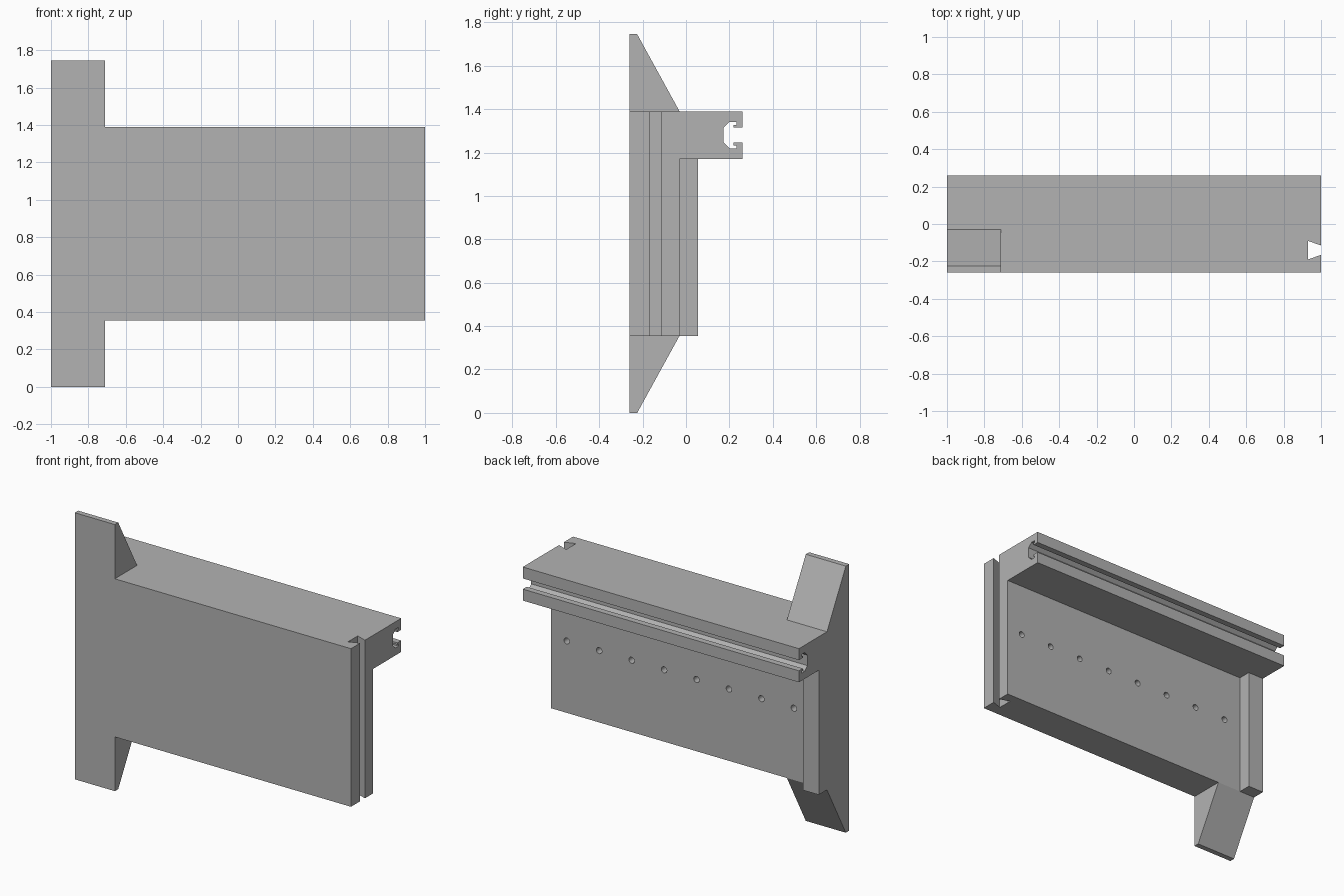
import bpy, bmesh, math
from mathutils import Matrix, Vector

cube = bpy.data.objects.get("Cube")
if cube:
    bpy.data.objects.remove(cube)

grey = bpy.data.materials.new("plain grey")
grey.use_nodes = True
grey.diffuse_color = (0.45, 0.45, 0.45, 1)
grey.node_tree.nodes["Principled BSDF"].inputs["Base Color"].default_value = (0.45, 0.45, 0.45, 1)

FRONT, BACK, RAIL_BACK = -0.26, -0.03, 0.26
BOTTOM, RAIL_BOTTOM, TOP = 0.355, 1.17, 1.39
HEIGHT = 1.745


def prism(name, points, axis, start, end):
    """Extrude a closed profile: (y, z) points along x, or (x, y) points along z."""
    bm = bmesh.new()
    place = (lambda p: (start, *p)) if axis == "x" else (lambda p: (*p, start))
    face = bm.faces.new([bm.verts.new(place(p)) for p in points])
    moved = bmesh.ops.extrude_face_region(bm, geom=[face])["geom"]
    step = Vector((end - start, 0, 0)) if axis == "x" else Vector((0, 0, end - start))
    bmesh.ops.translate(bm, vec=step, verts=[v for v in moved if isinstance(v, bmesh.types.BMVert)])
    return finish(name, bm)


def finish(name, bm):
    bmesh.ops.recalc_face_normals(bm, faces=bm.faces)
    mesh = bpy.data.meshes.new(name)
    bm.to_mesh(mesh)
    bm.free()
    mesh.materials.append(grey)
    obj = bpy.data.objects.new(name, mesh)
    bpy.context.collection.objects.link(obj)
    return obj


def combine(target, tool, operation):
    """Apply a boolean and discard the tool."""
    tool.hide_render = True
    mod = target.modifiers.new(tool.name, "BOOLEAN")
    mod.operation, mod.solver, mod.object = operation, "EXACT", tool
    bpy.context.view_layer.objects.active = target
    bpy.ops.object.modifier_apply(modifier=mod.name)
    bpy.data.objects.remove(tool)


# Panel and top rail share one side profile, with a hooked slot in the rail
mid = (RAIL_BOTTOM + TOP) / 2
upper_slot = [(RAIL_BACK, 0.035), (0.22, 0.035), (0.22, 0.047), (0.232, 0.047),
              (0.232, 0.061), (0.2, 0.061), (0.173, 0.034)]
slot = [(y, mid + h) for y, h in upper_slot] + [(y, mid - h) for y, h in reversed(upper_slot)]
outline = [(FRONT, BOTTOM), (FRONT, TOP), (RAIL_BACK, TOP)] + slot
outline += [(RAIL_BACK, RAIL_BOTTOM), (BACK, RAIL_BOTTOM), (BACK, BOTTOM)]
body = prism("panel_with_rail", outline, "x", -1, 1)

# Tapered horns above and below the panel at the right end
horn = [(FRONT, TOP), (FRONT, HEIGHT), (-0.225, HEIGHT), (BACK, TOP)]
upper_horn = prism("upper_horn", horn, "x", -1, -0.71)
lower_horn = prism("lower_horn", [(y, HEIGHT - z) for y, z in horn], "x", -1, -0.71)

# Upright rib behind the panel
rib = prism("back_rib", [(-1, BACK), (-0.885, BACK), (-0.885, 0.055), (-1, 0.055)],
            "z", BOTTOM, RAIL_BOTTOM)

for part in (upper_horn, lower_horn, rib):
    combine(body, part, "UNION")

# Dovetail groove down the left end
groove = prism("groove_cutter", [(0.93, -0.19), (1, -0.165), (1.1, -0.165),
                                 (1.1, -0.115), (1, -0.115), (0.93, -0.09)], "z", 0.2, 1.6)
combine(body, groove, "DIFFERENCE")

# Row of blind holes in the back
bm = bmesh.new()
for i in range(8):
    place = Matrix.Translation((0.885 - 0.235 * i, BACK, 0.825)) @ Matrix.Rotation(math.pi / 2, 4, "X")
    bmesh.ops.create_cone(bm, cap_ends=True, segments=24, radius1=0.02, radius2=0.02,
                          depth=0.2, matrix=place)
combine(body, finish("hole_cutter", bm), "DIFFERENCE")

# Smooth only the hole walls
bpy.ops.object.select_all(action="DESELECT")
body.select_set(True)
bpy.context.view_layer.objects.active = body
bpy.ops.object.shade_smooth_by_angle(angle=math.radians(25))
